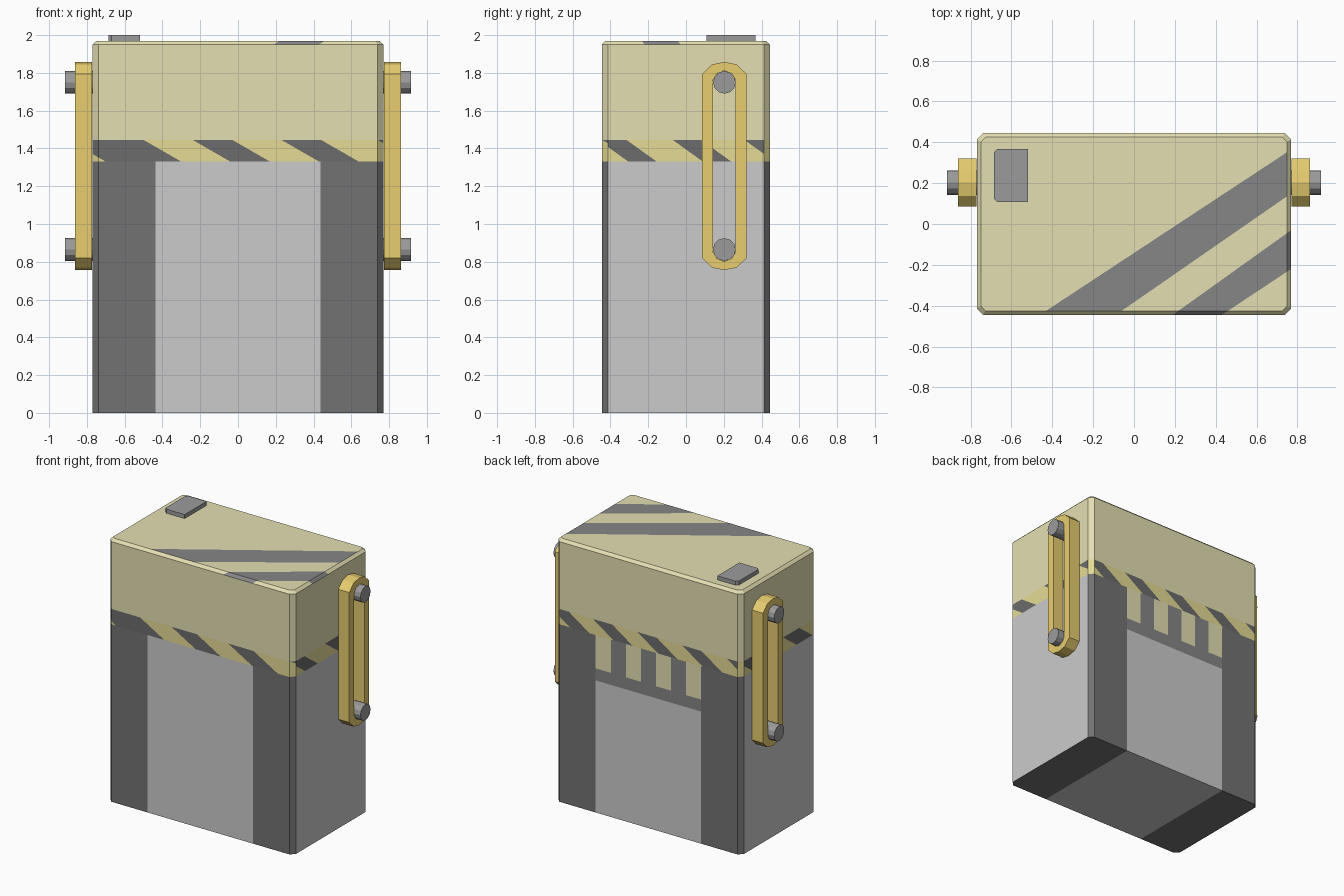
import bpy, bmesh, math
from mathutils import Vector, Matrix

if "Cube" in bpy.data.objects:
    bpy.data.objects.remove(bpy.data.objects["Cube"])

COLORS = {"grey": (0.7, 0.7, 0.7), "dark": (0.17, 0.17, 0.17), "yellow": (0.78, 0.74, 0.45),
          "stripe_yellow": (0.78, 0.71, 0.30), "stripe_dark": (0.15, 0.15, 0.15),
          "top_stripe": (0.24, 0.24, 0.24), "orange": (0.80, 0.61, 0.16), "metal": (0.33, 0.33, 0.33)}
MATS = {}
for name, c in COLORS.items():
    MATS[name] = bpy.data.materials.new(name)
    MATS[name].diffuse_color = (*c, 1)
INDEX = {n: i for i, n in enumerate(COLORS)}


def finish(bm, name, mats, mirror=False):
    bmesh.ops.recalc_face_normals(bm, faces=bm.faces[:])
    me = bpy.data.meshes.new(name)
    bm.to_mesh(me)
    bm.free()
    for m in mats:
        me.materials.append(MATS[m])
    ob = bpy.data.objects.new(name, me)
    bpy.context.collection.objects.link(ob)
    if mirror:
        ob.modifiers.new("Mirror", 'MIRROR')
    return ob


def loft(bm, rings):
    rows = [[bm.verts.new(p) for p in r] for r in rings]
    n = len(rows[0])
    for a, b in zip(rows, rows[1:]):
        for i in range(n):
            bm.faces.new((a[i], a[(i + 1) % n], b[(i + 1) % n], b[i]))
    bm.faces.new(rows[0][::-1])
    bm.faces.new(rows[-1])


def octagon(hx, hy, c, z):
    q = [(hx, hy - c), (hx - c, hy), (-hx + c, hy), (-hx, hy - c)]
    return [(x, y, z) for x, y in q + [(-x, -y) for x, y in q]]


def paint(bm, n, poly, mat, limit=0.6):
    """Cut a convex polygon (u right, v up, counter-clockwise) into the faces pointing along n."""
    n = Vector(n)
    up = Vector((0, 1, 0)) if n.z > 0.5 else Vector((0, 0, 1))
    right = up.cross(n)
    pts = [right * u + up * v for u, v in poly]
    faces = [f for f in bm.faces if f.normal.dot(n) > limit]
    for p, q in zip(pts, pts[1:] + pts[:1]):
        no = n.cross(q - p).normalized()
        geom = set(faces)
        for f in faces:
            geom.update(f.edges, f.verts)
        res = bmesh.ops.bisect_plane(bm, geom=list(geom), plane_co=p, plane_no=no, dist=1e-5)
        bm.normal_update()
        faces = [f for f in res["geom"] if isinstance(f, bmesh.types.BMFace)
                 and (f.calc_center_median() - p).dot(no) > 0]
    for f in faces:
        f.material_index = INDEX[mat]


def rect(u0, u1, v0, v1):
    return [(u0, v0), (u1, v0), (u1, v1), (u0, v1)]


FRONT, BACK, RIGHT, LEFT, TOP = (0, -1, 0), (0, 1, 0), (1, 0, 0), (-1, 0, 0), (0, 0, 1)
Z0, Z1 = 1.33, 1.445

# Main case with chamfered corners and lid edge
bm = bmesh.new()
loft(bm, [octagon(.77, .445, .032, 0), octagon(.77, .445, .032, 1.95), octagon(.75, .425, .022, 1.97)])
bmesh.ops.recalc_face_normals(bm, faces=bm.faces[:])
bm.normal_update()

# Yellow lid, hazard band and dark corner columns
for n in (FRONT, BACK, RIGHT, LEFT):
    paint(bm, n, rect(-1, 1, Z1, 3), "yellow", .3)
    paint(bm, n, rect(-1, 1, Z0, Z1), "stripe_yellow")
for f in bm.faces:
    if f.normal.z > .5:
        f.material_index = INDEX["yellow"]
for n in (FRONT, BACK):
    for a, b in ((-1, -.437), (.437, 1)):
        paint(bm, n, rect(a, b, -1, Z0), "dark")

# Slanted stripes: (start at top, width, slant to the lower right)
BANDS = {FRONT: ([-.90, -.71, -.24, .23, .74], .21, .20),
         BACK: ([-.82, -.46, -.09, .28, .65], .16, .17),
         RIGHT: ([-.465, -.07, .31], .15, .16),
         LEFT: ([-.465, .05], .19, .16)}
for n, (starts, w, s) in BANDS.items():
    for u in starts:
        paint(bm, n, [(u + s, Z0), (u + s + w, Z0), (u + w, Z1), (u, Z1)], "stripe_dark",
              .6 if n == FRONT else .9)

# Rear vent panel with upright bars
paint(bm, BACK, rect(-.437, .437, .99, 1.08), "top_stripe", .9)
for i in range(7):
    a = -.437 + i * .874 / 7
    paint(bm, BACK, rect(a, a + .874 / 7, 1.08, Z0), "top_stripe" if i % 2 else "yellow", .9)

# Diagonal lid stripes
paint(bm, TOP, [(-.43, -.425), (-.06, -.425), (.77, .15), (.77, .365)], "top_stripe", .9)
paint(bm, TOP, [(.19, -.445), (.43, -.445), (.77, -.22), (.77, -.03)], "top_stripe", .5)

# Underside skid strips
bottom = [f for f in bm.faces if f.normal.z < -.9]
for x in (-.437, .437):
    geom = set(bottom)
    for f in bottom:
        geom.update(f.edges, f.verts)
    bmesh.ops.bisect_plane(bm, geom=list(geom), plane_co=(x, 0, 0), plane_no=(1, 0, 0), dist=1e-5)
    bottom = [f for f in bm.faces if f.normal.z < -.9]
for f in bottom:
    if abs(f.calc_center_median().x) > .437:
        f.material_index = INDEX["dark"]
finish(bm, "case", COLORS)

# Side handles: slotted loops
PY, PZ, MID = .203, (.865, 1.75), 1.307


def slot(x, r):
    top = [(r[0], r[1]), (r[2], r[3]), (0, r[4]), (-r[2], r[3]), (-r[0], r[1])]
    return [(x, PY + y, MID + z) for y, z in top + [(-y, -z) for y, z in top]]


bm = bmesh.new()
outer, inner = (.118, .487, .065, .538, .551), (.06, .455, .04, .49, .505)
rings = [[bm.verts.new(p) for p in slot(x, r)]
         for x, r in ((.772, outer), (.863, outer), (.863, inner), (.772, inner))]
for a, b in zip(rings, rings[1:] + rings[:1]):
    for i in range(10):
        j = (i + 1) % 10
        bm.faces.new((a[i], a[j], b[j], b[i]))
finish(bm, "side_handle", ["orange"], True)

# Handle pins
bm = bmesh.new()
for z in PZ:
    bmesh.ops.create_cone(bm, cap_ends=True, segments=12, radius1=.06, radius2=.06, depth=.155,
                          matrix=Matrix.Translation((.8375, PY, z)) @ Matrix.Rotation(math.pi / 2, 4, 'Y'))
finish(bm, "handle_pin", ["metal"], True)

# Lid button
bm = bmesh.new()
plan = [(-.518, .108), (-.518, .368), (-.67, .368), (-.686, .352), (-.686, .124), (-.67, .108)]
loft(bm, [[(x, y, z) for x, y in plan] for z in (1.96, 2.0)])
finish(bm, "lid_button", ["metal"])

for m in bpy.data.materials:
    if m.users and not m.is_grease_pencil:
        m.use_nodes = True
        m.node_tree.nodes["Principled BSDF"].inputs["Base Color"].default_value = m.diffuse_color
